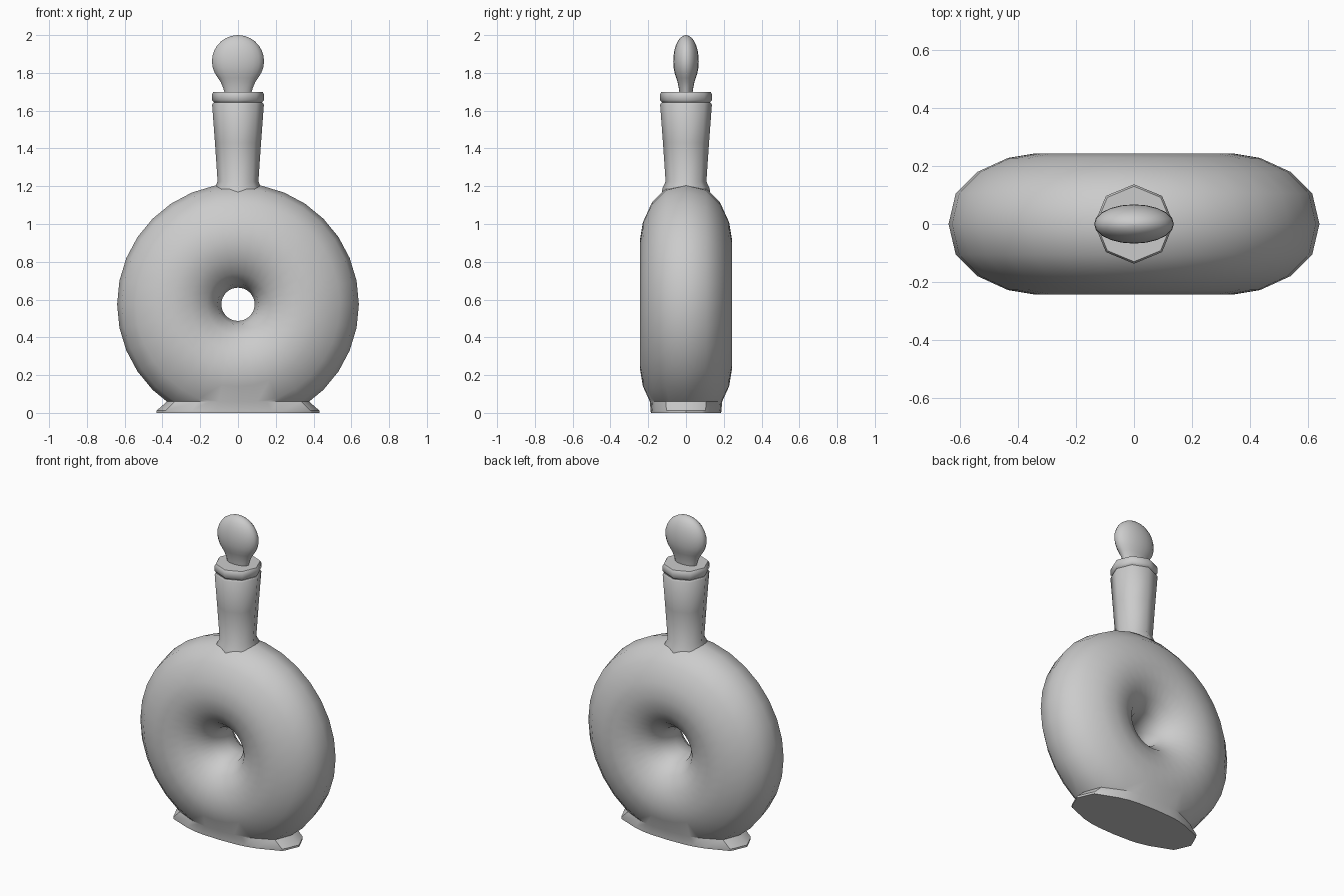
import bpy, bmesh, math

if "Cube" in bpy.data.objects:
    bpy.data.objects.remove(bpy.data.objects["Cube"])


def finish(bm, name, angle):
    bmesh.ops.remove_doubles(bm, verts=bm.verts, dist=1e-5)
    bmesh.ops.recalc_face_normals(bm, faces=bm.faces)
    mesh = bpy.data.meshes.new(name)
    bm.to_mesh(mesh)
    bm.free()
    obj = bpy.data.objects.new(name, mesh)
    bpy.context.collection.objects.link(obj)
    bpy.ops.object.select_all(action='DESELECT')
    obj.select_set(True)
    bpy.context.view_layer.objects.active = obj
    bpy.ops.object.shade_smooth_by_angle(angle=math.radians(angle))
    return obj


def lathe(name, profile, sides, angle, y_scale=1.0):
    """Revolve (radius, z) points round z and cap both ends."""
    bm = bmesh.new()
    rings = []
    for r, z in profile:
        rings.append([bm.verts.new((r * math.cos(2 * math.pi * i / sides),
                                    r * y_scale * math.sin(2 * math.pi * i / sides), z))
                      for i in range(sides)])
    for a, b in zip(rings, rings[1:]):
        for i in range(sides):
            j = (i + 1) % sides
            bm.faces.new((a[i], a[j], b[j], b[i]))
    bm.faces.new(rings[0])
    bm.faces.new(rings[-1])
    return finish(bm, name, angle)


# Ring-shaped body: half section (radius, depth), mirrored front to back
CENTRE, SEGS, CUT = 0.575, 32, 0.06
half = [(0.64, 0), (0.615, 0.106), (0.54, 0.18), (0.435, 0.228), (0.345, 0.243),
        (0.25, 0.225), (0.165, 0.175), (0.108, 0.1), (0.088, 0)]
section = half + [(r, -y) for r, y in half[-2:0:-1]]
bm = bmesh.new()
rings = []
for i in range(SEGS):
    a = 2 * math.pi * i / SEGS
    rings.append([bm.verts.new((r * math.cos(a), y, CENTRE + r * math.sin(a)))
                  for r, y in section])
n = len(section)
for i in range(SEGS):
    a, b = rings[i], rings[(i + 1) % SEGS]
    for j in range(n):
        k = (j + 1) % n
        bm.faces.new((a[j], a[k], b[k], b[j]))

# Flared foot: slice the ring and extrude the cut outline downwards
bmesh.ops.bisect_plane(bm, geom=bm.verts[:] + bm.edges[:] + bm.faces[:],
                       plane_co=(0, 0, CUT), plane_no=(0, 0, -1), clear_outer=True)
edges = [e for e in bm.edges if e.is_boundary]
for z, sx, sy in ((0.012, 1.145, 0.98), (0.0, 1.0, 0.99)):
    out = bmesh.ops.extrude_edge_only(bm, edges=edges)['geom']
    edges = [g for g in out if isinstance(g, bmesh.types.BMEdge)]
    for v in [g for g in out if isinstance(g, bmesh.types.BMVert)]:
        v.co = (v.co.x * sx, v.co.y * sy, z)
bmesh.ops.contextual_create(bm, geom=edges)
finish(bm, "ring_body_and_foot", 40)

# Eight-sided neck flaring into the body
lathe("neck", [(0.13, 1.14), (0.125, 1.19), (0.108, 1.225), (0.122, 1.43),
               (0.137, 1.632), (0.13, 1.642)], 8, 50)

# Stopper collar sitting just above the neck
lathe("stopper_collar", [(0.12, 1.635), (0.13, 1.648), (0.137, 1.655),
                         (0.137, 1.688), (0.13, 1.70)], 8, 50)

# Flattened round stopper handle on a short stem
ball = [(0.138 * math.sin(t), 1.862 - 0.138 * math.cos(t))
        for t in [math.radians(50 + 128 * i / 10) for i in range(11)]]
lathe("stopper_handle", [(0.07, 1.69), (0.078, 1.72), (0.092, 1.752)] + ball,
      20, 60, 0.49)
